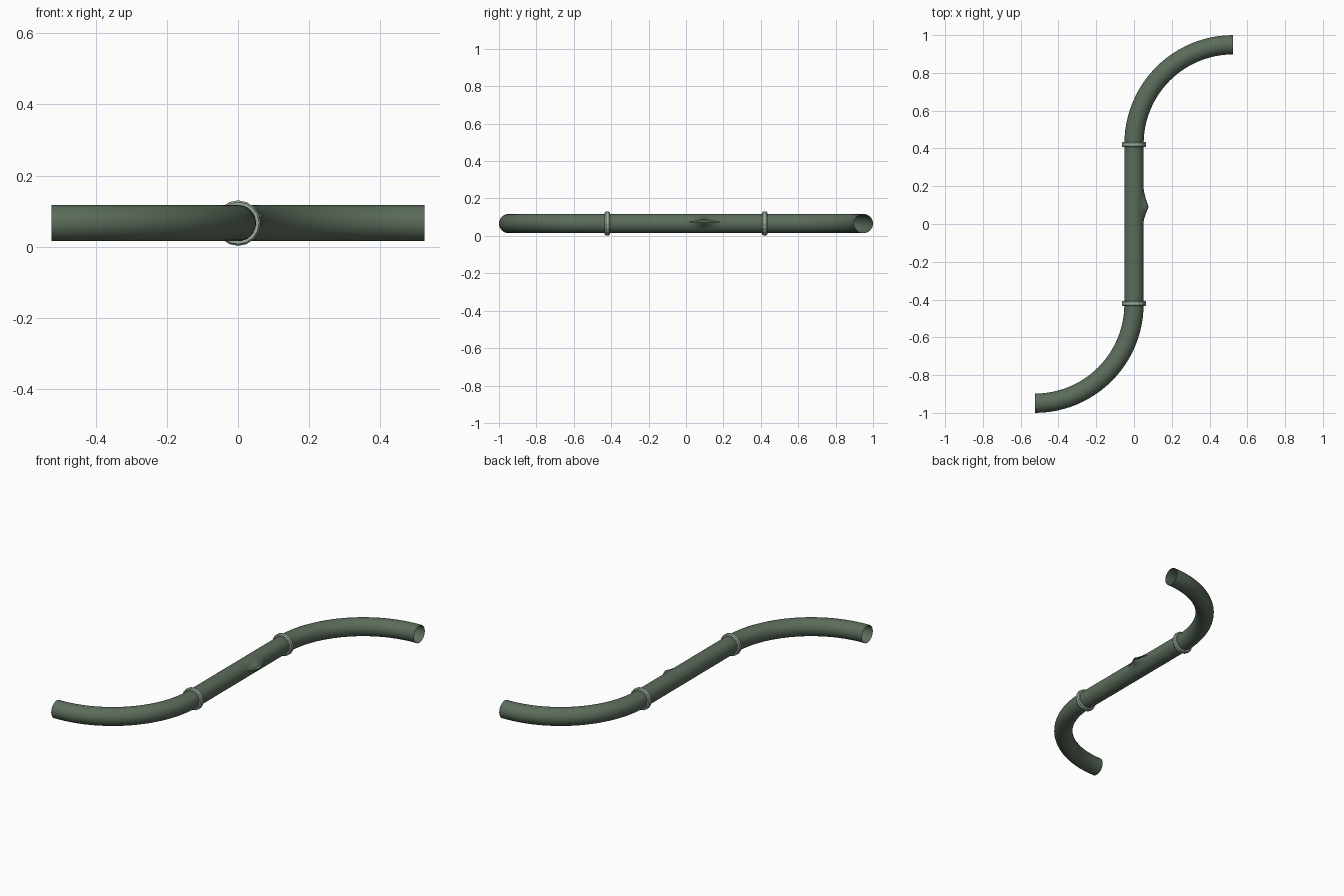
import bpy, bmesh
from math import sin, cos, pi, radians

if "Cube" in bpy.data.objects:
    bpy.data.objects.remove(bpy.data.objects["Cube"])

AXIS_Z, PIPE_R, BEND_R, JOINT = 0.066, 0.051, 0.525, 0.424
SIDES = 32


def material(name, color):
    m = bpy.data.materials.new(name)
    m.use_nodes = True
    m.diffuse_color = color
    m.node_tree.nodes["Principled BSDF"].inputs["Base Color"].default_value = color
    return m


green = material("dull green metal", (0.105, 0.15, 0.105, 1))
pale = material("pale clamp metal", (0.33, 0.43, 0.35, 1))


def skin(name, rows, mat, angle):
    """Join rows of points into a surface, welding the seam."""
    bm = bmesh.new()
    grid = [[bm.verts.new(p) for p in row] for row in rows]
    for a, b in zip(grid, grid[1:]):
        for i in range(len(a) - 1):
            bm.faces.new((a[i], a[i + 1], b[i + 1], b[i]))
    bmesh.ops.remove_doubles(bm, verts=bm.verts, dist=0.0002)
    bmesh.ops.recalc_face_normals(bm, faces=bm.faces)
    mesh = bpy.data.meshes.new(name)
    bm.to_mesh(mesh)
    bm.free()
    mesh.materials.append(mat)
    ob = bpy.data.objects.new(name, mesh)
    bpy.context.collection.objects.link(ob)
    bpy.ops.object.select_all(action="DESELECT")
    ob.select_set(True)
    bpy.context.view_layer.objects.active = ob
    bpy.ops.object.shade_smooth_by_angle(angle=radians(angle))
    return ob


# Quarter-circle bends, open at the outer ends
def bend(name, s):
    rows = []
    for k in range(25):
        t = pi / 2 * k / 24
        row = []
        for i in range(SIDES + 1):
            a = 2 * pi * i / SIDES
            r = BEND_R - PIPE_R * cos(a)
            row.append((s * (BEND_R - r * cos(t)), s * (JOINT + r * sin(t)),
                        AXIS_Z + PIPE_R * sin(a)))
        rows.append(row)
    skin(name, rows, green, 40)


bend("back_bend", 1)
bend("front_bend", -1)


# Straight pipe with a split whose lips are pushed outward
def bulge(y):
    reach = 0.08 if y < 0.09 else 0.1
    return max(0, 1 - abs(y - 0.09) / reach) ** 1.3


seam = radians(10)
stations = [-JOINT, 0] + [0.01 + 0.01 * k for k in range(19)] + [JOINT]
rows = []
for y in stations:
    b = bulge(y)
    row = []
    for i in range(SIDES + 1):
        u = 2 * pi * i / SIDES
        side = 1 if u <= pi else -1
        d = min(u, 2 * pi - u)
        near = max(0, 1 - d / 0.65)
        a = seam + side * (d + 0.12 * b * near)
        r = PIPE_R + 0.026 * b * near ** 1.5
        row.append((r * cos(a), y, AXIS_Z + r * sin(a)))
    rows.append(row)
skin("split_pipe", rows, green, 40)

# Clamp rings with bevelled rims over the two joints
profile = [(0.049, -0.014), (0.059, -0.014), (0.064, -0.008),
           (0.064, 0.008), (0.059, 0.014), (0.049, 0.014)]
for name, y in (("front_clamp", -0.421), ("back_clamp", 0.421)):
    rows = [[(r * sin(2 * pi * i / 16), y + w, AXIS_Z + r * cos(2 * pi * i / 16))
             for i in range(17)] for r, w in profile]
    skin(name, rows, pale, 15)
